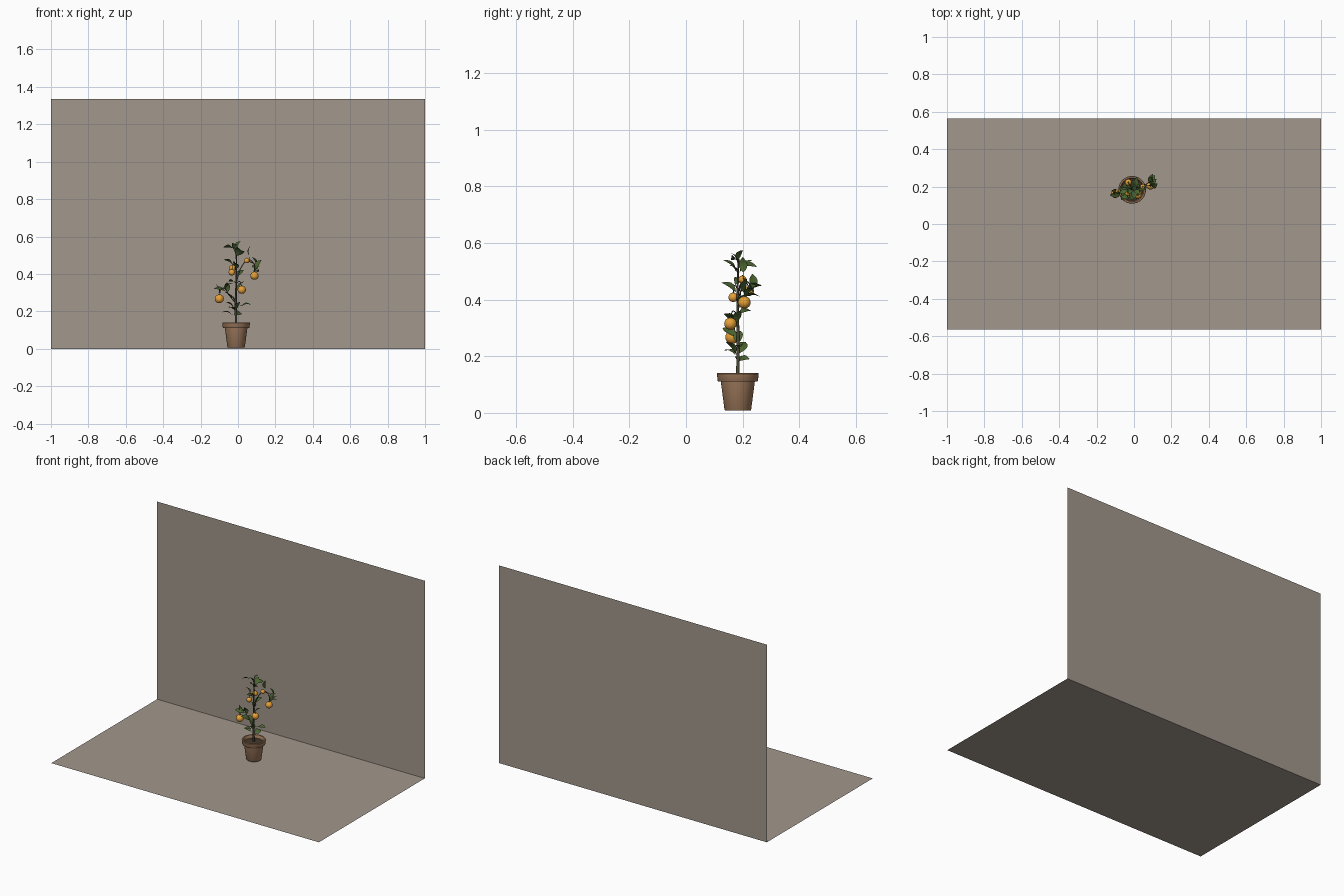
import bpy, bmesh, math, random
from mathutils import Vector

if "Cube" in bpy.data.objects:
    bpy.data.objects.remove(bpy.data.objects["Cube"])

random.seed(4)
CX, CY = -0.01, 0.183


def mat(name, r, g, b):
    m = bpy.data.materials.new(name)
    m.diffuse_color = (r, g, b, 1)
    m.use_nodes = True
    m.node_tree.nodes["Principled BSDF"].inputs["Base Color"].default_value = m.diffuse_color
    return m


PLASTER = mat("plaster", 0.36, 0.31, 0.265)
CLAY = mat("clay", 0.34, 0.19, 0.105)
SOIL = mat("soil", 0.06, 0.04, 0.025)
BARK = mat("bark", 0.07, 0.065, 0.035)
LEAF = mat("leaf_green", 0.07, 0.125, 0.03)
ORANGE = mat("orange_skin", 0.80, 0.36, 0.04)


def finish(name, bm, material, smooth=None):
    me = bpy.data.meshes.new(name)
    bm.to_mesh(me)
    bm.free()
    ob = bpy.data.objects.new(name, me)
    bpy.context.collection.objects.link(ob)
    me.materials.append(material)
    if smooth:
        bpy.context.view_layer.objects.active = ob
        ob.select_set(True)
        bpy.ops.object.shade_smooth_by_angle(angle=math.radians(smooth))
        ob.select_set(False)
    return ob


def panel(name, pts, material):
    bm = bmesh.new()
    bm.faces.new([bm.verts.new(p) for p in pts])
    return finish(name, bm, material)


def lathe(name, profile, material, n=40):
    bm = bmesh.new()
    vs = [bm.verts.new((CX + r, CY, z)) for r, z in profile]
    es = [bm.edges.new(p) for p in zip(vs, vs[1:])]
    bmesh.ops.spin(bm, geom=vs + es, cent=(CX, CY, 0), axis=(0, 0, 1),
                   angle=math.tau, steps=n, use_duplicate=False)
    bmesh.ops.remove_doubles(bm, verts=bm.verts, dist=1e-5)
    bmesh.ops.recalc_face_normals(bm, faces=bm.faces)
    return finish(name, bm, material, 35)


# Backdrop: floor and rear wall
Y0, Y1, H = -0.565, 0.565, 1.335
panel("floor", [(-1, Y0, 0), (1, Y0, 0), (1, Y1, 0), (-1, Y1, 0)], PLASTER)
panel("wall", [(-1, Y1, 0), (1, Y1, 0), (1, Y1, H), (-1, Y1, H)], PLASTER)

# Flower pot with overhanging rim, and the soil inside
lathe("pot", [(0, 0.008), (0.045, 0.008), (0.047, 0.011), (0.060, 0.110),
              (0.069, 0.110), (0.071, 0.113), (0.074, 0.138), (0.072, 0.141),
              (0.064, 0.141), (0.062, 0.138), (0.057, 0.110), (0, 0.110)], CLAY)
lathe("soil", [(0, 0.127), (0.03, 0.125), (0.060, 0.121)], SOIL)

# Stem and branches; each path starts on the stem
PATHS = [
    [(-0.01, .183, .11), (-.012, .184, .25), (-.008, .182, .40), (-.01, .185, .54)],
    [(-.01, .183, .35), (.02, .195, .44), (.06, .203, .475), (.086, .206, .45), (.088, .206, .41)],
    [(.05, .203, .47), (.085, .225, .455), (.105, .235, .43)],
    [(-.01, .183, .24), (-.05, .172, .29), (-.08, .166, .325), (-.1, .163, .29)],
    [(-.01, .183, .29), (.005, .168, .36), (.02, .157, .335)],
    [(-.01, .183, .38), (-.025, .172, .45), (-.033, .167, .42)],
    [(-.01, .183, .40), (-.022, .205, .465), (-.03, .222, .445)],
]
cu = bpy.data.curves.new("branches", 'CURVE')
cu.dimensions = '3D'
cu.bevel_depth = 0.001
cu.bevel_resolution = 2
cu.use_fill_caps = True
nodes = []
for i, path in enumerate(PATHS):
    sp = cu.splines.new('BEZIER')
    sp.bezier_points.add(len(path) - 1)
    for j, (bp, p) in enumerate(zip(sp.bezier_points, path)):
        bp.co = p
        bp.handle_left_type = bp.handle_right_type = 'AUTO'
        t = j / (len(path) - 1)
        bp.radius = 7 - 4.2 * t if i == 0 else 2.6 - 1.2 * t
    sp.resolution_u = 6
    for a, b in zip(path, path[1:]):
        nodes += [Vector(a).lerp(Vector(b), k / 6) for k in range(7)]
nodes = [n for n in nodes if n.z > 0.17]
branches = bpy.data.objects.new("branches", cu)
bpy.context.collection.objects.link(branches)
cu.materials.append(BARK)

# Oranges with small green caps
FRUIT = [(-.10, .163, .267, .024), (.02, .157, .315, .022), (.088, .206, .39, .022),
         (-.033, .167, .408, .017), (-.03, .222, .43, .018), (.047, .199, .471, .014)]
for i, (x, y, z, r) in enumerate(FRUIT):
    bm = bmesh.new()
    bmesh.ops.create_uvsphere(bm, u_segments=20, v_segments=14, radius=r)
    for v in bm.verts:
        v.co = v.co * (1 - 0.05 * (v.co.z / r) ** 8) + Vector((x, y, z))
    finish(f"orange_{i + 1}", bm, ORANGE, 60)
    bm = bmesh.new()
    bmesh.ops.create_cone(bm, segments=5, radius1=r * .3, radius2=r * .1, depth=r * .25, cap_ends=True)
    bmesh.ops.translate(bm, verts=bm.verts, vec=(x, y, z + r))
    finish(f"orange_cap_{i + 1}", bm, LEAF)

# Leaf tips; every leaf grows from the nearest point of a branch
TIPS = [(-.08, .16, .54), (.065, .20, .55), (.015, .20, .575), (.00, .13, .54), (-.01, .235, .54),
        (-.03, .16, .565), (-.075, .185, .475), (.035, .155, .52), (-.02, .125, .46),
        (.015, .25, .515), (.12, .24, .44), (.10, .268, .45), (.125, .215, .475),
        (.11, .262, .41), (.075, .235, .49), (-.12, .18, .345), (-.13, .155, .32),
        (-.06, .15, .355), (-.055, .19, .29), (-.07, .13, .30), (-.03, .135, .35),
        (.035, .19, .36), (.07, .195, .235), (.015, .225, .19), (-.085, .19, .195),
        (-.05, .135, .22), (.01, .14, .25), (-.065, .21, .25), (-.05, .23, .36), (.03, .215, .42)]
# half widths along the leaf from base to tip
WIDTH = [0.02, 0.30, 0.46, 0.50, 0.42, 0.25, 0.02]


def add_leaf(bm, tip, length):
    tip = Vector(tip)
    base = min(nodes, key=lambda n: abs((n - tip).length - length * 1.12) + max(0, n.z - tip.z))
    d = tip - base
    start = tip - d.normalized() * min(length, d.length)
    d = tip - start
    side = d.cross(Vector((0, 0, 1))).normalized()
    tilt = random.uniform(-.7, .7)
    up = side.cross(d).normalized()
    side, up = side * math.cos(tilt) + up * math.sin(tilt), up * math.cos(tilt) - side * math.sin(tilt)
    rows = []
    for k, w in enumerate(WIDTH):
        t = k / (len(WIDTH) - 1)
        mid = start + d * t + up * 0.007 * math.sin(math.pi * t)
        hw = w * length * 0.56
        rows.append([bm.verts.new(mid + side * s * hw + up * 0.28 * hw * abs(s)) for s in (-1, 0, 1)])
    for a, b in zip(rows, rows[1:]):
        for c in (0, 1):
            bm.faces.new((a[c], a[c + 1], b[c + 1], b[c]))
    # stalk joining the leaf to its branch
    offs = [side * .0009, up * .0009, -side * .0009]
    lo = [bm.verts.new(base + o) for o in offs]
    hi = [bm.verts.new(start + d * .1 + o) for o in offs]
    for k in range(3):
        bm.faces.new((lo[k], lo[k - 1], hi[k - 1], hi[k]))


bm = bmesh.new()
for tip in TIPS:
    add_leaf(bm, tip, random.uniform(.048, .064))
finish("leaves", bm, LEAF, 50)
